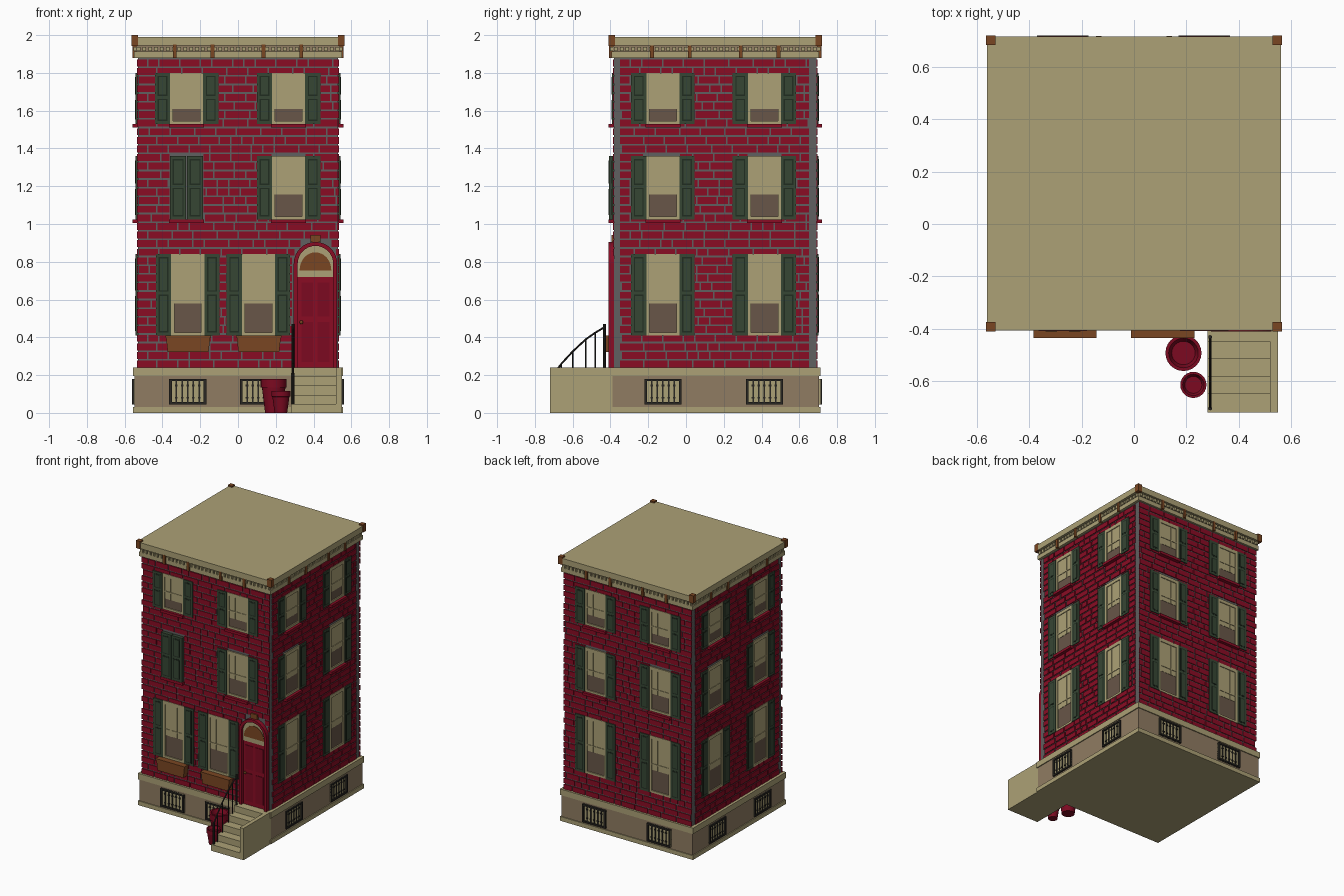
import bpy, bmesh, math, random
from mathutils import Vector

if "Cube" in bpy.data.objects:
    bpy.data.objects.remove(bpy.data.objects["Cube"])

random.seed(4)

def srgb(r, g, b):
    f = lambda c: c / 12.92 if c <= 0.04045 else ((c + 0.055) / 1.055) ** 2.4
    return (f(r / 255), f(g / 255), f(b / 255), 1)

COLOURS = dict(tan=(172, 161, 118), stone=(144, 124, 98), brick=(138, 12, 36),
               mortar=(96, 96, 96), green=(54, 70, 52), dark_green=(32, 44, 32),
               brown=(122, 70, 34), iron=(40, 38, 34), glass=(104, 86, 72),
               clay=(124, 10, 33))
MATS = {}
for n, c in COLOURS.items():
    MATS[n] = bpy.data.materials.new(n)
    MATS[n].diffuse_color = srgb(*c)

PARTS = {}
def part(name, mat):
    return PARTS.setdefault(name, (bmesh.new(), mat))[0]

def box(name, mat, a, b):
    bm = part(name, mat)
    lo = [min(p, q) for p, q in zip(a, b)]
    hi = [max(p, q) for p, q in zip(a, b)]
    v = [bm.verts.new((x, y, z)) for z in (lo[2], hi[2])
         for x, y in ((lo[0], lo[1]), (hi[0], lo[1]), (hi[0], hi[1]), (lo[0], hi[1]))]
    for f in ((3, 2, 1, 0), (4, 5, 6, 7), (0, 1, 5, 4), (1, 2, 6, 5), (2, 3, 7, 6), (3, 0, 4, 7)):
        bm.faces.new([v[i] for i in f])

def prism(name, mat, pts, y0, y1):
    """Extrude an x-z outline along y."""
    bm = part(name, mat)
    a = [bm.verts.new((x, y0, z)) for x, z in pts]
    b = [bm.verts.new((x, y1, z)) for x, z in pts]
    fs = [bm.faces.new(a), bm.faces.new(b[::-1])]
    for i in range(len(pts)):
        j = (i + 1) % len(pts)
        fs.append(bm.faces.new((a[j], a[i], b[i], b[j])))
    bmesh.ops.recalc_face_normals(bm, faces=fs)

def lathe(name, mat, profile, cx, cy, n=24):
    bm = part(name, mat)
    rings = [[bm.verts.new((cx + r * math.cos(2 * math.pi * k / n),
                            cy + r * math.sin(2 * math.pi * k / n), z)) for k in range(n)]
             for r, z in profile]
    for p, q in zip(rings, rings[1:]):
        for k in range(n):
            bm.faces.new((p[k], p[(k + 1) % n], q[(k + 1) % n], q[k]))
    bm.faces.new(rings[0][::-1])
    bm.faces.new(rings[-1])

def rod(name, mat, p, q, r, n=8):
    bm = part(name, mat)
    p, q = Vector(p), Vector(q)
    m = (q - p).to_track_quat('Z', 'Y').to_matrix().to_4x4()
    m.translation = (p + q) / 2
    bmesh.ops.create_cone(bm, cap_ends=True, segments=n, radius1=r, radius2=r,
                          depth=(q - p).length, matrix=m)

# Wall frames: u runs along the wall, d is the distance out from the mortar face
HX, Y0, Y1 = 0.53, -0.38, 0.69
CY = (Y0 + Y1) / 2
WALL = {'front': lambda u, d, z: (u, Y0 - d, z), 'back': lambda u, d, z: (u, Y1 + d, z),
        'right': lambda u, d, z: (HX + d, u, z), 'left': lambda u, d, z: (-HX - d, u, z)}

def wbox(s, name, mat, u0, u1, z0, z1, d0, d1):
    box(f"{s}_{name}", mat, WALL[s](u0, d0, z0), WALL[s](u1, d1, z1))

def shutter(s, u0, u1, z0, z1, d):
    wbox(s, 'shutters', 'green', u0, u1, z0, z1, 0, d)
    zm = z0 + 0.52 * (z1 - z0)
    for a, b in ((z0 + 0.016, zm - 0.008), (zm + 0.008, z1 - 0.016)):
        wbox(s, 'shutter_grooves', 'dark_green', u0 + 0.014, u1 - 0.014, a, b, d, d + 0.001)
        wbox(s, 'shutter_panels', 'green', u0 + 0.021, u1 - 0.021, a + 0.007, b - 0.007, d, d + 0.003)

def window(s, c, z0, z1, dark, sill, closed=False):
    w = 0.088
    if closed:
        shutter(s, c - w, c - 0.002, z0, z1, 0.027)
        shutter(s, c + 0.002, c + w, z0, z1, 0.027)
    else:
        shutter(s, c - w - 0.08, c - w, z0, z1, 0.012)
        shutter(s, c + w, c + w + 0.08, z0, z1, 0.012)
        wbox(s, 'window_glass', 'glass', c - w, c + w, z0, z1, 0, 0.001)
        wbox(s, 'window_blinds', 'tan', c - w, c + w, z0 + dark, z1, 0, 0.003)
        for a in (-1, 1):
            wbox(s, 'window_frames', 'tan', c + a * w, c + a * (w - 0.017), z0, z1, 0, 0.009)
            wbox(s, 'muntins', 'tan', c + a * 0.024 - 0.0025, c + a * 0.024 + 0.0025, z0 + dark, z1, 0, 0.006)
        wbox(s, 'window_frames', 'tan', c - w, c + w, z1 - 0.025, z1, 0, 0.009)
        wbox(s, 'window_frames', 'tan', c - w, c + w, z0, z0 + 0.016, 0, 0.009)
        zm = (z0 + z1) / 2
        wbox(s, 'muntins', 'tan', c - w, c + w, zm - 0.004, zm + 0.004, 0, 0.007)
    if sill:
        wbox(s, 'sills', 'brick', c - 0.093, c + 0.093, z0 - 0.02, z0, 0, 0.029)

def bricks(s, u0, u1, holes):
    rows, z0, z1 = 36, 0.24, 1.88
    h = (z1 - z0) / rows
    for r in range(rows):
        a, b = z0 + r * h, z0 + (r + 1) * h - 0.009
        cuts = sorted((p, q) for p, q, e, f in holes if e < (a + b) / 2 < f)
        u = u0 - (r % 2) * 0.05
        while u < u1:
            n = u + random.choice((0.06, 0.11, 0.11, 0.13))
            lo, hi = max(u, u0), min(n - 0.008, u1)
            for p, q in cuts + [(9, 9)]:
                end = min(hi, p)
                if end - lo > 0.008:
                    wbox(s, 'bricks', 'brick', lo, end, a, b, 0, 0.006)
                lo = max(lo, q)
            u = n

# Mortar core
box('mortar_walls', 'mortar', (-HX, Y0, 0.2), (HX, Y1, 1.9))

# Windows, bricks, cellar grilles and cornice trim on each wall
ROWS = ((0.41, 0.84, 0.17, False), (1.025, 1.36, 0.13, True), (1.53, 1.80, 0.08, True))
for s in WALL:
    side = s in ('left', 'right')
    mid = CY if side else 0
    upper = (-0.122, 0.415) if side else (-0.272, 0.268)
    lower = (-0.266, 0.108) if s == 'front' else upper
    holes = []
    for i, (z0, z1, dark, sill) in enumerate(ROWS):
        for k, c in enumerate(upper if i else lower):
            window(s, c, z0, z1, dark, sill, s == 'front' and i == 1 and k == 0)
            holes.append((c - 0.09, c + 0.09, z0, z1))
    if s == 'front':
        holes += [(0.285, 0.528, 0.2, 0.83), (0.30, 0.52, 0.83, 0.88), (0.33, 0.49, 0.88, 0.925)]
    bricks(s, *((-0.35, 0.65) if side else (-0.535, 0.535)), holes)

    for c in lower:
        g, a, b = 0.098, 0.045, 0.18
        wbox(s, 'grille_backs', 'tan', c - g, c + g, a, b, 0.01, 0.021)
        for e in (-1, 1):
            wbox(s, 'grilles', 'iron', c + e * g, c + e * (g - 0.014), a, b, 0.01, 0.03)
        wbox(s, 'grilles', 'iron', c - g, c + g, a, a + 0.012, 0.01, 0.03)
        wbox(s, 'grilles', 'iron', c - g, c + g, b - 0.012, b, 0.01, 0.03)
        for k in range(-2, 3):
            u = c + k * 0.03
            wbox(s, 'grilles', 'iron', u - 0.004, u + 0.004, a, b, 0.01, 0.026)
            for z in (0.075, 0.14):
                wbox(s, 'grilles', 'iron', u - 0.007, u + 0.007, z, z + 0.01, 0.01, 0.028)

    for k in range(-17, 18):
        u = mid + k * 0.031
        wbox(s, 'dentils', 'tan', u - 0.0095, u + 0.0095, 1.915, 1.938, 0, 0.022)
    for k in (-0.335, -0.135, 0.135, 0.335):
        wbox(s, 'brackets', 'brown', mid + k - 0.01, mid + k + 0.01, 1.88, 1.95, 0, 0.028)

# Foundation and cornice courses
def course(name, mat, half, z0, z1):
    box(name, mat, (-half, CY - half, z0), (half, CY + half, z1))
course('foundation_base', 'tan', 0.556, 0, 0.032)
course('foundation', 'stone', 0.549, 0.03, 0.2)
course('foundation_cap', 'tan', 0.556, 0.195, 0.24)
course('cornice_band', 'tan', 0.55, 1.88, 1.912)
course('cornice_core', 'stone', 0.541, 1.91, 1.95)
course('roof', 'tan', 0.562, 1.945, 1.99)
for sx in (-1, 1):
    for sy in (-1, 1):
        box('roof_corner_blocks', 'brown', (sx * 0.53, CY + sy * 0.53, 1.942),
            (sx * 0.565, CY + sy * 0.565, 2.0))

# Flower boxes under the lower front windows
for c in (-0.264, 0.11):
    prism('flower_boxes', 'brown', [(c - 0.108, 0.322), (c + 0.108, 0.322),
          (c + 0.118, 0.41), (c - 0.118, 0.41)], -0.38, -0.43)
    box('flower_box_rims', 'brown', (c - 0.121, -0.38, 0.398), (c + 0.121, -0.435, 0.41))

# Arched doorway
DX, SPR = 0.41, 0.79
def arc(rx, rz, zc, n=16):
    return [(DX + rx * math.cos(math.pi * k / n), zc + rz * math.sin(math.pi * k / n))
            for k in range(n + 1)]
def arch(r):
    return [(DX + r, 0.24)] + arc(r, r, SPR) + [(DX - r, 0.24)]
prism('door_casing', 'brick', arch(0.115) + arch(0.094)[::-1], Y0, -0.411)
prism('door_transom', 'tan', [(DX + 0.094, 0.72)] + arc(0.094, 0.094, SPR) + [(DX - 0.094, 0.72)], Y0, -0.392)
prism('fanlight', 'brown', arc(0.084, 0.095, 0.755), Y0, -0.395)
box('door', 'brick', (DX - 0.094, Y0, 0.24), (DX + 0.094, -0.388, 0.72))
for e in (-1, 1):
    for a, b in ((0.27, 0.48), (0.51, 0.69)):
        box('door_panels', 'clay', (DX + e * 0.012, Y0, a), (DX + e * 0.074, -0.392, b))
box('door_keystone', 'brown', (DX - 0.027, Y0, 0.905), (DX + 0.027, -0.395, 0.942))
lathe('door_knob', 'brown', [(0.004, 0.47), (0.009, 0.476), (0.009, 0.484), (0.004, 0.49)], 0.335, -0.395, 10)

# Front steps with a solid cheek wall
for k, y in enumerate((-0.72, -0.65, -0.582, -0.516, -0.45)):
    box('front_steps', 'tan', (0.28, y, 0.048 * k), (0.52, -0.39, 0.048 * (k + 1)))
box('step_cheek', 'tan', (0.52, -0.72, 0), (0.55, -0.39, 0.24))

# Curved iron railing
RX = 0.291
path = [(-0.705, 0.2), (-0.66, 0.26), (-0.60, 0.325), (-0.53, 0.39), (-0.48, 0.425), (-0.43, 0.455)]
for (ya, za), (yb, zb) in zip(path, path[1:]):
    rod('railing', 'iron', (RX, ya, za), (RX, yb, zb), 0.005)
for (y, z), foot in zip(path, (0.04, 0.04, 0.09, 0.14, 0.19, 0.23)):
    rod('railing', 'iron', (RX, y, foot), (RX, y, z), 0.004)
for y, foot, top in ((-0.705, 0.04, 0.21), (-0.432, 0.23, 0.47)):
    rod('railing_posts', 'iron', (RX, y, foot), (RX, y, top), 0.0075)

# Clay pots beside the steps
for name, cx, cy, r, h in (('large_pot', 0.189, -0.493, 0.069, 0.18), ('small_pot', 0.227, -0.615, 0.05, 0.115)):
    lathe(name, 'clay', [(r * 0.66, 0), (r * 0.9, h * 0.74), (r, h * 0.75), (r, h),
                         (r * 0.82, h), (r * 0.65, h * 0.82)], cx, cy)

# Turn every part into an object
for name, (bm, mat) in PARTS.items():
    me = bpy.data.meshes.new(name)
    bm.to_mesh(me)
    bm.free()
    me.materials.append(MATS[mat])
    ob = bpy.data.objects.new(name, me)
    bpy.context.collection.objects.link(ob)
    if name in ('large_pot', 'small_pot', 'railing', 'railing_posts', 'door_knob'):
        bpy.ops.object.select_all(action='DESELECT')
        ob.select_set(True)
        bpy.context.view_layer.objects.active = ob
        bpy.ops.object.shade_smooth_by_angle(angle=math.radians(40))

for m in bpy.data.materials:
    if m.users and not m.is_grease_pencil:
        m.use_nodes = True
        m.node_tree.nodes["Principled BSDF"].inputs["Base Color"].default_value = m.diffuse_color
